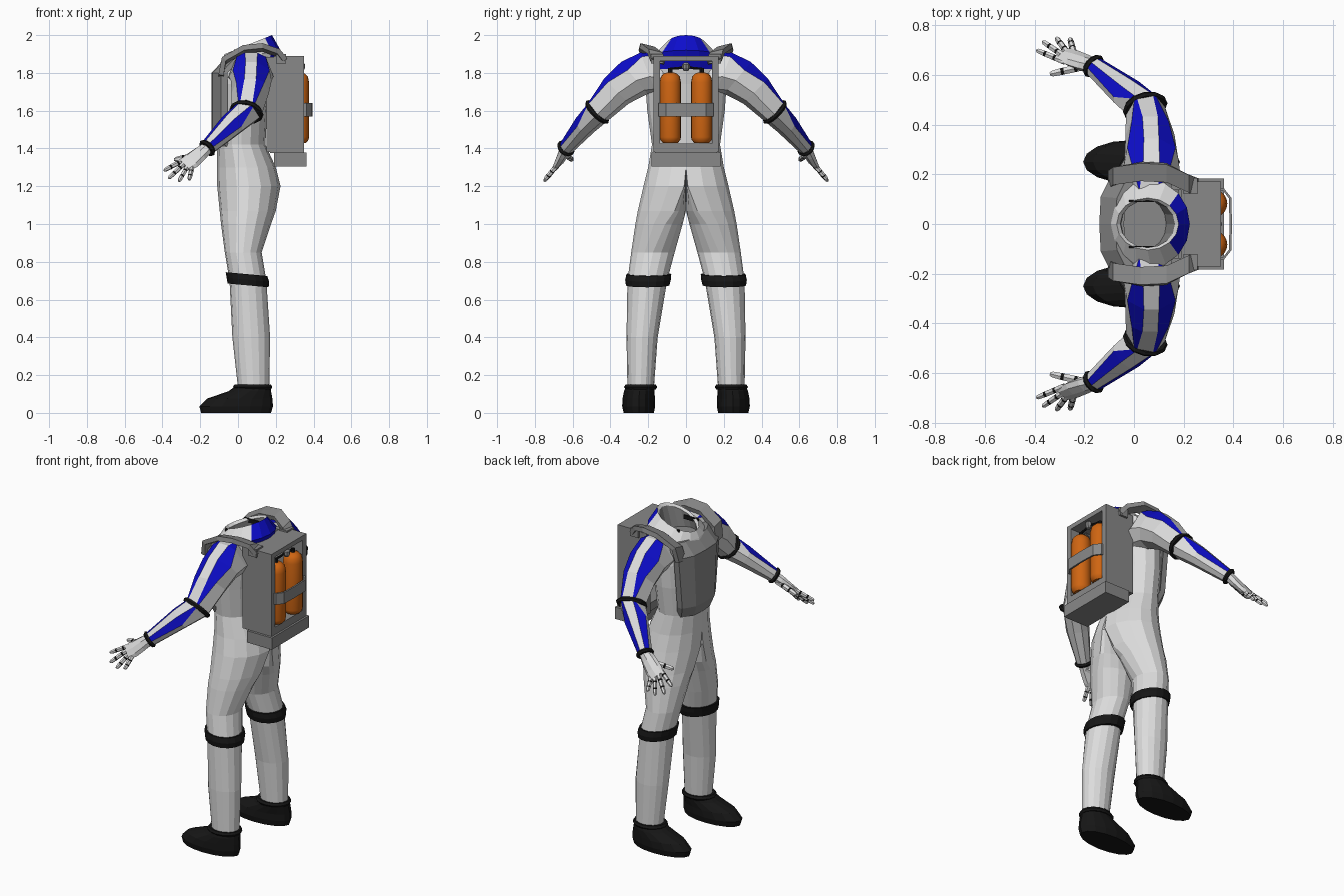
import bpy, bmesh, math
from mathutils import Vector as V

if "Cube" in bpy.data.objects:
    bpy.data.objects.remove(bpy.data.objects["Cube"])


def make_mat(name, col):
    m = bpy.data.materials.new(name)
    m.diffuse_color = (*col, 1)
    m.use_nodes = True
    m.node_tree.nodes["Principled BSDF"].inputs["Base Color"].default_value = m.diffuse_color
    return m


WHITE = make_mat("suit white", (0.72, 0.72, 0.72))
BLUE = make_mat("stripe blue", (0.004, 0.004, 0.6))
GREY = make_mat("pack grey", (0.25, 0.25, 0.25))
BLACK = make_mat("rubber black", (0.008, 0.008, 0.008))
ORANGE = make_mat("tank orange", (0.62, 0.13, 0.006))


def loft(name, rings, mats, rule=None, mirror=True, smooth=False):
    """Skin closed rings, cap the ends; rule(ring, side) picks the material."""
    bm = bmesh.new()
    rows = [[bm.verts.new(p) for p in r] for r in rings]
    n = len(rows[0])
    for i in range(len(rows) - 1):
        for k in range(n):
            j = (k + 1) % n
            f = bm.faces.new((rows[i][k], rows[i][j], rows[i + 1][j], rows[i + 1][k]))
            f.material_index = rule(i, k) if rule else 0
    bm.faces.new(rows[0])
    end = bm.faces.new(rows[-1])
    end.material_index = rule(len(rows) - 1, 0) if rule else 0
    bmesh.ops.recalc_face_normals(bm, faces=bm.faces)
    if mirror:  # drop walls lying on the symmetry plane
        inner = [f for f in bm.faces if all(abs(v.co.y) < 1e-5 for v in f.verts)]
        bmesh.ops.delete(bm, geom=inner, context='FACES')
    me = bpy.data.meshes.new(name)
    bm.to_mesh(me)
    bm.free()
    for m in mats:
        me.materials.append(m)
    ob = bpy.data.objects.new(name, me)
    bpy.context.collection.objects.link(ob)
    if mirror:
        md = ob.modifiers.new("mirror", 'MIRROR')
        md.use_axis = (False, True, False)
    if smooth:
        bpy.ops.object.select_all(action='DESELECT')
        ob.select_set(True)
        bpy.context.view_layer.objects.active = ob
        bpy.ops.object.shade_smooth_by_angle(angle=math.radians(35))
    return ob


def section(z, x0, x1, yin, yc, yout, tilt=0, n=16):
    """Horizontal oval ring with separate inner and outer half widths."""
    pts = []
    for k in range(n):
        t = 2 * math.pi * k / n
        c, s = math.cos(t), math.sin(t)
        y = yc + (yout - yc if s > 0 else yc - yin) * s
        pts.append(V(((x0 + x1) / 2 + (x1 - x0) / 2 * c, max(0, y) if abs(y) > 1e-6 else 0, z + tilt * c)))
    return pts


def oval(c, d, up, rn, rs, angles):
    """Ring across direction d; angle 0 points along up."""
    d = V(d).normalized()
    n = (V(up) - d * V(up).dot(d)).normalized()
    s = d.cross(n)
    return [V(c) + n * rn * math.cos(math.radians(a)) + s * rs * math.sin(math.radians(a)) for a in angles]


def tube(name, pts, radii, mats, rule=None, n=8, **kw):
    rings, P = [], [V(p) for p in pts]
    for i, p in enumerate(P):
        d = P[min(i + 1, len(P) - 1)] - P[max(i - 1, 0)]
        up = (0.3, 0.8, 0.5) if abs(d.normalized().z) < 0.95 else (1, 0, 0)
        rings.append(oval(p, d, up, radii[i], radii[i], [360 * k / n for k in range(n)]))
    return loft(name, rings, mats, rule, **kw)


def strap(name, pts, wide, w, t, mat):
    """Flat ribbon of half width w and half thickness t along a path."""
    P, rings = [V(p) for p in pts], []
    W = V(wide).normalized()
    for i, p in enumerate(P):
        d = P[min(i + 1, len(P) - 1)] - P[max(i - 1, 0)]
        T = d.cross(W).normalized()
        rings.append([p + W * w * a + T * t * b for a, b in ((1, 1), (-1, 1), (-1, -1), (1, -1))])
    return loft(name, rings, [mat])


def box(name, lo, hi, mat, mirror=False):
    rings = [[V((x, y, z)) for x, y in ((lo[0], lo[1]), (hi[0], lo[1]), (hi[0], hi[1]), (lo[0], hi[1]))]
             for z in (lo[2], hi[2])]
    return loft(name, rings, [mat], mirror=mirror)


# Suit body: legs, hips, torso and open neck
body = [(.13, .0, .165, .17, .24, .31), (.4, -.03, .17, .15, .232, .315), (.7, -.045, .15, .10, .205, .31),
        (.85, -.07, .125, .06, .175, .29), (1.0, -.09, .175, .018, .11, .268), (1.07, -.097, .2, 0, .06, .255),
        (1.2, -.11, .225, 0, .01, .225), (1.3, -.11, .2, 0, 0, .2), (1.42, -.11, .145, 0, 0, .18),
        (1.6, -.115, .155, 0, 0, .205), (1.74, -.115, .175, 0, 0, .215), (1.82, -.105, .19, 0, 0, .205),
        (1.89, -.09, .225, 0, 0, .175, .03), (1.95, -.07, .18, 0, 0, .105, .05),
        (1.935, -.055, .165, 0, 0, .095, .05), (1.85, -.05, .13, 0, 0, .105)]
loft("suit_body", [section(*s) for s in body], [WHITE, BLUE, GREY],
     lambda i, k: 2 if i >= 14 else int(11 <= i <= 12 and k < 2))
box("neck_clip", (-.02, .088, 1.9), (.08, .097, 1.925), BLACK, mirror=True)

# Knee bands and boots
loft("knee_band", [section(.675, -.055, .162, .088, .205, .318, -.01), section(.705, -.06, .165, .08, .205, .322, -.01),
                   section(.735, -.065, .155, .078, .2, .315, -.01)], [BLACK])
loft("boot", [section(0, -.195, .175, .17, .25, .33), section(.035, -.205, .185, .163, .25, .338),
              section(.075, -.165, .182, .165, .25, .336), section(.115, -.05, .175, .166, .245, .328),
              section(.14, -.015, .17, .165, .24, .318)], [BLACK])
loft("boot_cuff", [section(.125, -.018, .175, .16, .24, .32), section(.137, -.028, .182, .152, .24, .328),
                   section(.15, -.018, .175, .16, .24, .32)], [BLACK])

# Arm: two blue kites flank a white ridge on upper arm and forearm
UP = (0, .64, .77)
arm = [((.06, .12, 1.79), (0, 1, -.2), .12, .12, 18, 20), ((.07, .2, 1.80), (0, 1, -.4), .12, .12, 16, 40),
       ((.07, .275, 1.775), (0, .77, -.64), .112, .11, 16, 62), ((.065, .37, 1.705), (0, .7, -.7), .095, .1, 18, 48),
       ((.045, .47, 1.593), (-.25, .7, -.7), .072, .082, 24, 32), ((-.03, .53, 1.53), (-.6, .5, -.55), .062, .068, 22, 72),
       ((-.165, .637, 1.4), (-.65, .5, -.6), .04, .042, 20, 55)]


def arm_ring(c, d, rn, rs, a, b):
    return oval(c, d, UP, rn, rs, (-a, a, b, 100, 140, 180, 220, 260, -b))


loft("arm", [arm_ring(*r) for r in arm], [WHITE, BLUE], lambda i, k: int(k in (1, 8)))


def cuff(name, c, d, rn, rs, h):
    c, d, angles = V(c), V(d).normalized(), range(0, 360, 30)
    loft(name, [oval(c + d * h * j, d, UP, rn + g, rs + g, angles) for j, g in ((-1, 0), (0, .007), (1, 0))], [BLACK])


cuff("elbow_band", (.045, .47, 1.593), (-.25, .7, -.7), .076, .086, .012)
cuff("wrist_band", (-.163, .636, 1.402), (-.65, .5, -.6), .044, .046, .011)

# Glove: palm, fingers with dark joints, thumb
pd, spread = V((-.12, .05, -.085)), V((.05, .035, -.045))
pn = pd.cross(spread)
palm = [((-.16, .635, 1.405), .032, .034), ((-.2, .65, 1.372), .028, .044),
        ((-.245, .668, 1.335), .023, .05), ((-.283, .685, 1.31), .014, .046)]
loft("palm", [oval(c, pd, pn, a, b, range(0, 360, 45)) for c, a, b in palm], [WHITE])
fingers = {"index_finger": ((-.295, .66, 1.335), (-.392, .70, 1.283)),
           "middle_finger": ((-.29, .682, 1.315), (-.367, .735, 1.242)),
           "ring_finger": ((-.27, .692, 1.3), (-.313, .75, 1.226)),
           "little_finger": ((-.245, .698, 1.292), (-.258, .748, 1.234)),
           "thumb": ((-.2, .635, 1.365), (-.338, .604, 1.34))}
steps = (0, .3, .38, .64, .72, .93, 1)
for name, (a, b) in fingers.items():
    a, b = V(a), V(b)
    a = a - (b - a) * .15
    r = .016 if name == "thumb" else .0125
    tube(name, [a.lerp(b, s) for s in steps], [r * q for q in (1.1, 1.05, 1.05, 1, 1, .85, .45)],
         [WHITE, BLACK], lambda i, k: int(i in (1, 3)), n=6)

# Chest plate: curved panel, half built across y
rows = [(1.87, -.075, .19), (1.80, -.14, .20), (1.48, -.14, .165), (1.41, -.115, .14)]
plate = []
for z, x, w in rows:
    outer = [V((x, 0, z)), V((x + .006, w * .55, z)), V((x + .05, w, z))]
    plate.append(outer + [p + V((.035, 0, 0)) for p in reversed(outer)])
loft("chest_plate", plate, [GREY])

# Shoulder straps
strap("shoulder_strap", [(-.09, .18, 1.78), (-.075, .195, 1.865), (.03, .212, 1.925), (.13, .207, 1.935),
                         (.215, .165, 1.905), (.25, .15, 1.86)], (0, 1, .25), .037, .014, GREY)

# Backpack: open frame with stepped base
box("pack_side", (.15, .137, 1.38), (.35, .172, 1.885), GREY, mirror=True)
box("pack_top", (.19, -.172, 1.862), (.35, .172, 1.89), GREY)
box("pack_bottom", (.17, -.165, 1.375), (.35, .165, 1.425), GREY)
box("pack_base", (.19, -.183, 1.305), (.362, .183, 1.378), GREY)
box("pack_shoulder_block", (.2, .12, 1.85), (.255, .185, 1.9), GREY, mirror=True)

# Air tanks, holding band and valve
tank = [(1.43, .04), (1.445, .053), (1.46, .056), (1.75, .056), (1.78, .05), (1.797, .034), (1.803, .014)]
tube("air_tank", [(.32, .083, z) for z, r in tank], [r for z, r in tank], [ORANGE], n=20, smooth=True)
strap("tank_band", [(.28, .143, 1.605), (.36, .14, 1.605), (.387, .105, 1.605), (.39, 0, 1.605)],
      (0, 0, 1), .035, .005, GREY)
tube("tank_neck", [(.32, .083, 1.795), (.32, .083, 1.825)], [.012, .012], [BLACK])
tube("valve_pipe", [(.32, .085, 1.822), (.325, .04, 1.825), (.33, 0, 1.835)], [.007] * 3, [BLACK], n=6)
tube("valve", [(.335, 0, 1.81), (.335, 0, 1.825), (.335, 0, 1.845), (.335, 0, 1.855)],
     [.012, .02, .02, .01], [GREY], mirror=False)
